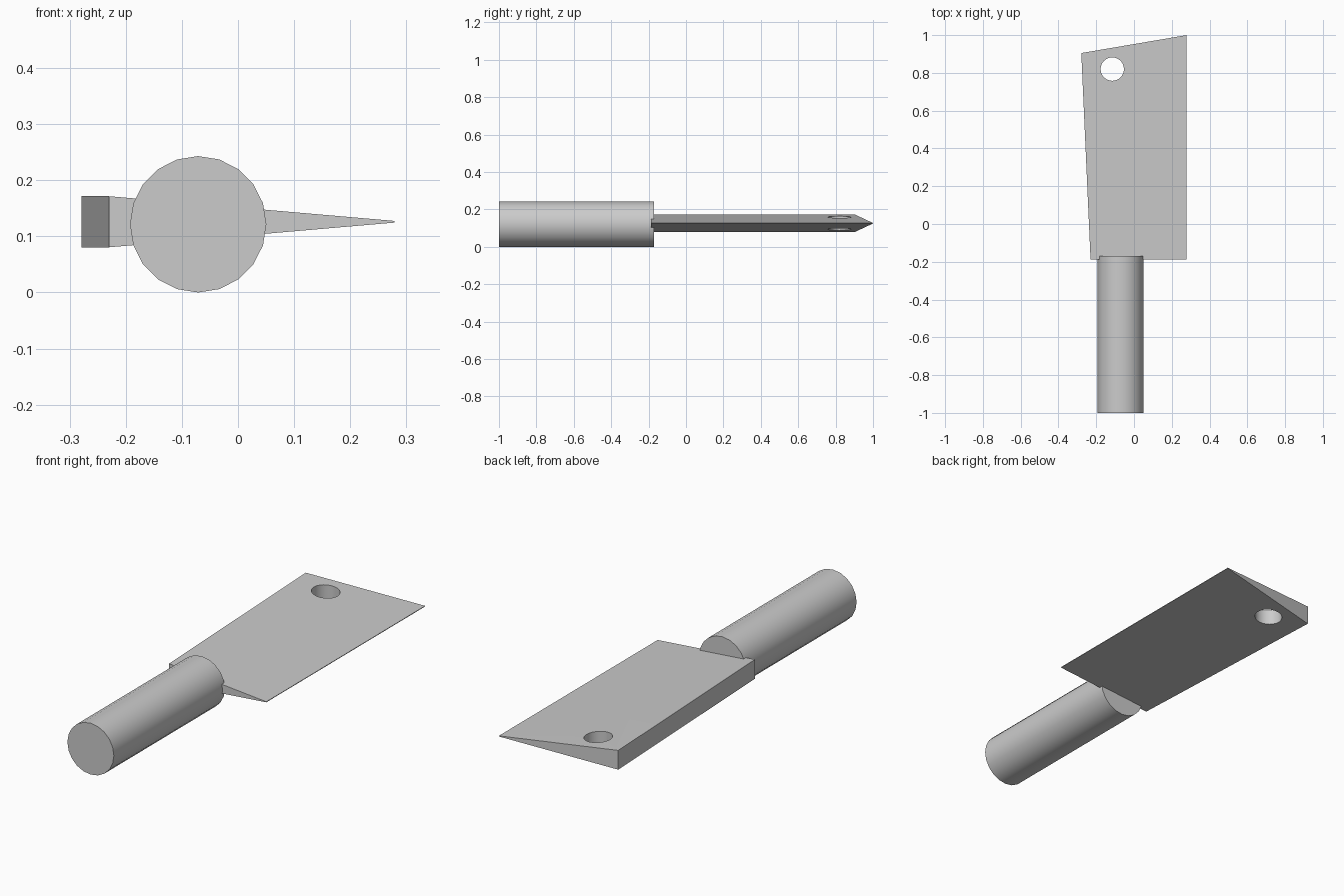
import bpy, bmesh, math

if "Cube" in bpy.data.objects:
    bpy.data.objects.remove(bpy.data.objects["Cube"])

# blade: wedge, thick at the spine and thin at the cutting edge
MID = 0.126
outline = [(-0.23, -0.187, 0.0455), (0.279, -0.187, 0.0015),
           (0.279, 1.0, 0.0015), (-0.279, 0.905, 0.0455)]  # x, y, half thickness
bm = bmesh.new()
low = [bm.verts.new((x, y, MID - h)) for x, y, h in outline]
high = [bm.verts.new((x, y, MID + h)) for x, y, h in outline]
bm.faces.new(high)
bm.faces.new(low[::-1])
for i in range(4):
    j = (i + 1) % 4
    bm.faces.new((low[i], low[j], high[j], high[i]))
mesh = bpy.data.meshes.new("blade")
bm.to_mesh(mesh)
bm.free()
blade = bpy.data.objects.new("blade", mesh)
bpy.context.collection.objects.link(blade)

# hanging hole cut through the blade corner
bpy.ops.mesh.primitive_cylinder_add(vertices=24, radius=0.062, depth=0.4,
                                    location=(-0.115, 0.82, MID))
cutter = bpy.context.object
cutter.name = "hole_cutter"
cut = blade.modifiers.new("hanging_hole", 'BOOLEAN')
cut.operation = 'DIFFERENCE'
cut.solver = 'EXACT'
cut.object = cutter
bpy.context.view_layer.objects.active = blade
bpy.ops.object.select_all(action='DESELECT')
blade.select_set(True)
bpy.ops.object.modifier_apply(modifier=cut.name)
bpy.data.objects.remove(cutter)
bpy.ops.object.shade_smooth_by_angle(angle=math.radians(30))

# round handle, overlapping the heel of the blade
bpy.ops.mesh.primitive_cylinder_add(vertices=20, radius=0.1215, depth=0.83,
                                    location=(-0.071, -0.585, 0.1215),
                                    rotation=(math.pi / 2, 0, 0))
bpy.context.object.name = "handle"
bpy.ops.object.shade_smooth_by_angle(angle=math.radians(30))
